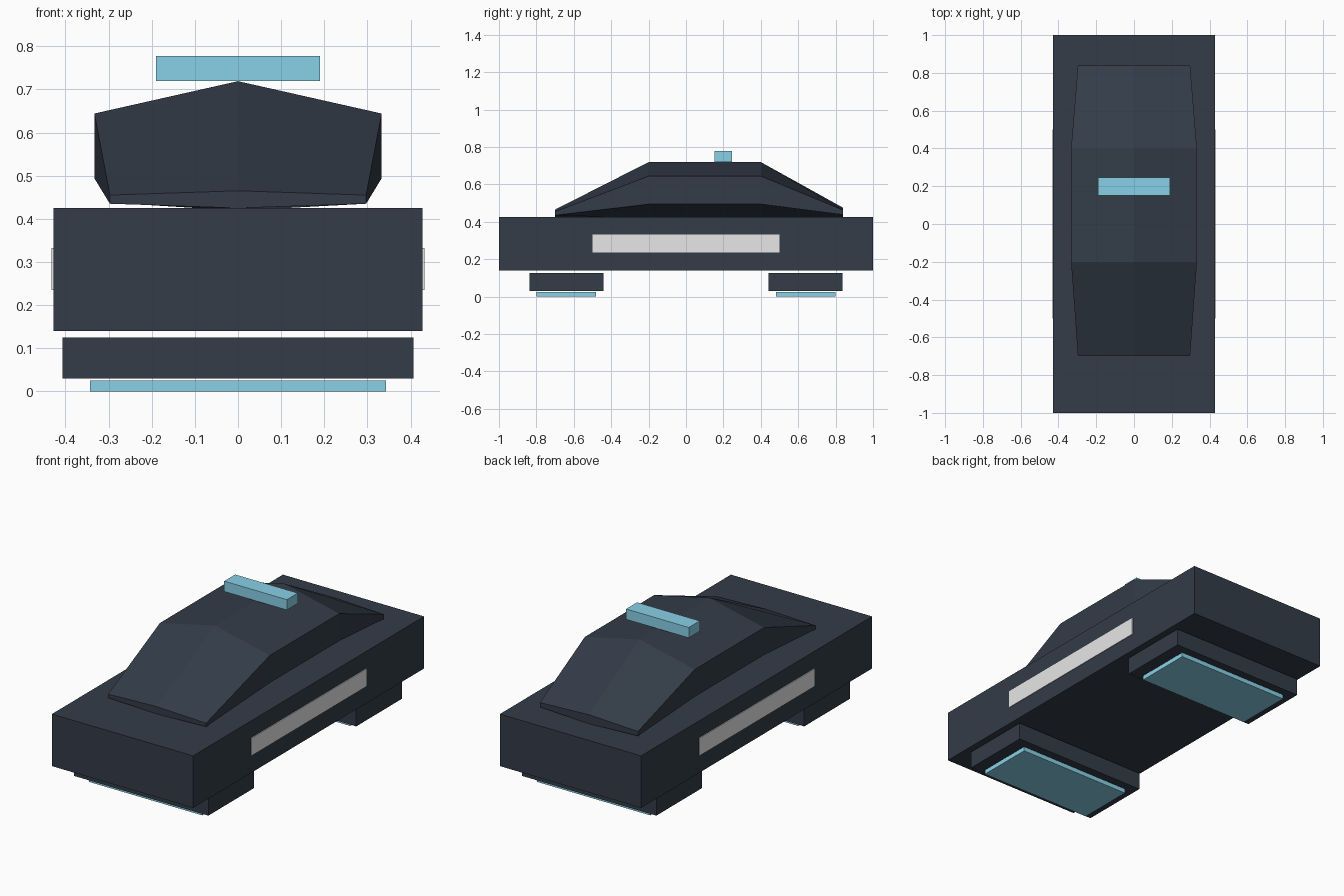
import bpy
import math

cube = bpy.data.objects.get("Cube")
if cube:
    bpy.data.objects.remove(cube, do_unlink=True)


def make_material(name, rgb):
    mat = bpy.data.materials.new(name)
    mat.use_nodes = True
    colour = (*rgb, 1.0)
    mat.diffuse_color = colour
    for node in mat.node_tree.nodes:
        if node.type == "BSDF_PRINCIPLED":
            node.inputs["Base Color"].default_value = colour
    return mat


dark = make_material("dark slate", (0.033, 0.045, 0.065))
glow = make_material("pale cyan", (0.25, 0.64, 0.80))
light = make_material("light grey", (0.80, 0.80, 0.80))


def add_mesh(name, verts, faces, mat):
    mesh = bpy.data.meshes.new(name)
    mesh.from_pydata(verts, [], faces)
    mesh.materials.append(mat)
    obj = bpy.data.objects.new(name, mesh)
    bpy.context.collection.objects.link(obj)
    return obj


def add_box(name, xs, ys, zs, mat):
    verts = [(x, y, z) for x in xs for y in ys for z in zs]
    faces = [(0, 1, 3, 2), (4, 6, 7, 5), (0, 4, 5, 1),
             (2, 3, 7, 6), (0, 2, 6, 4), (1, 5, 7, 3)]
    return add_mesh(name, verts, faces, mat)


def add_loft(name, sections, sides, mat):
    """Skin polygon rings given as (y, centre z, half width, half height)."""
    verts = []
    for y, zc, half_w, half_h in sections:
        for i in range(sides):
            a = math.tau * i / sides
            verts.append((half_w * math.sin(a) / math.sin(math.pi / 3), y,
                          zc + half_h * math.cos(a)))
    faces = []
    for r in range(len(sections) - 1):
        for i in range(sides):
            j = (i + 1) % sides
            a, b = r * sides, (r + 1) * sides
            faces.append((a + i, a + j, b + j, b + i))
    faces.append(tuple(reversed(range(sides))))
    last = (len(sections) - 1) * sides
    faces.append(tuple(range(last, last + sides)))
    return add_mesh(name, verts, faces, mat)


# Main hull slab
add_box("hull", (-0.428, 0.428), (-1, 1), (0.14, 0.425), dark)

# Six-sided cabin tapering to both ends
add_loft("cabin", [(-0.70, 0.445, 0.297, 0.020),
                   (-0.20, 0.569, 0.333, 0.150),
                   (0.40, 0.569, 0.333, 0.150),
                   (0.84, 0.450, 0.297, 0.025)], 6, dark)

# Roof light bar
add_box("roof_light", (-0.19, 0.19), (0.152, 0.247), (0.72, 0.777), glow)

# Side strips, slightly proud of the hull
for side, s in (("right", -1), ("left", 1)):
    add_box(side + "_side_strip", sorted((s * 0.424, s * 0.432)),
            (-0.5, 0.5), (0.235, 0.332), light)

# Hover pads with glowing plates beneath
for end, s in (("front", -1), ("rear", 1)):
    add_box(end + "_hover_pad", (-0.407, 0.407),
            sorted((s * 0.442, s * 0.838)), (0.03, 0.125), dark)
    add_box(end + "_glow_plate", (-0.343, 0.343),
            sorted((s * 0.482, s * 0.80)), (0, 0.025), glow)
